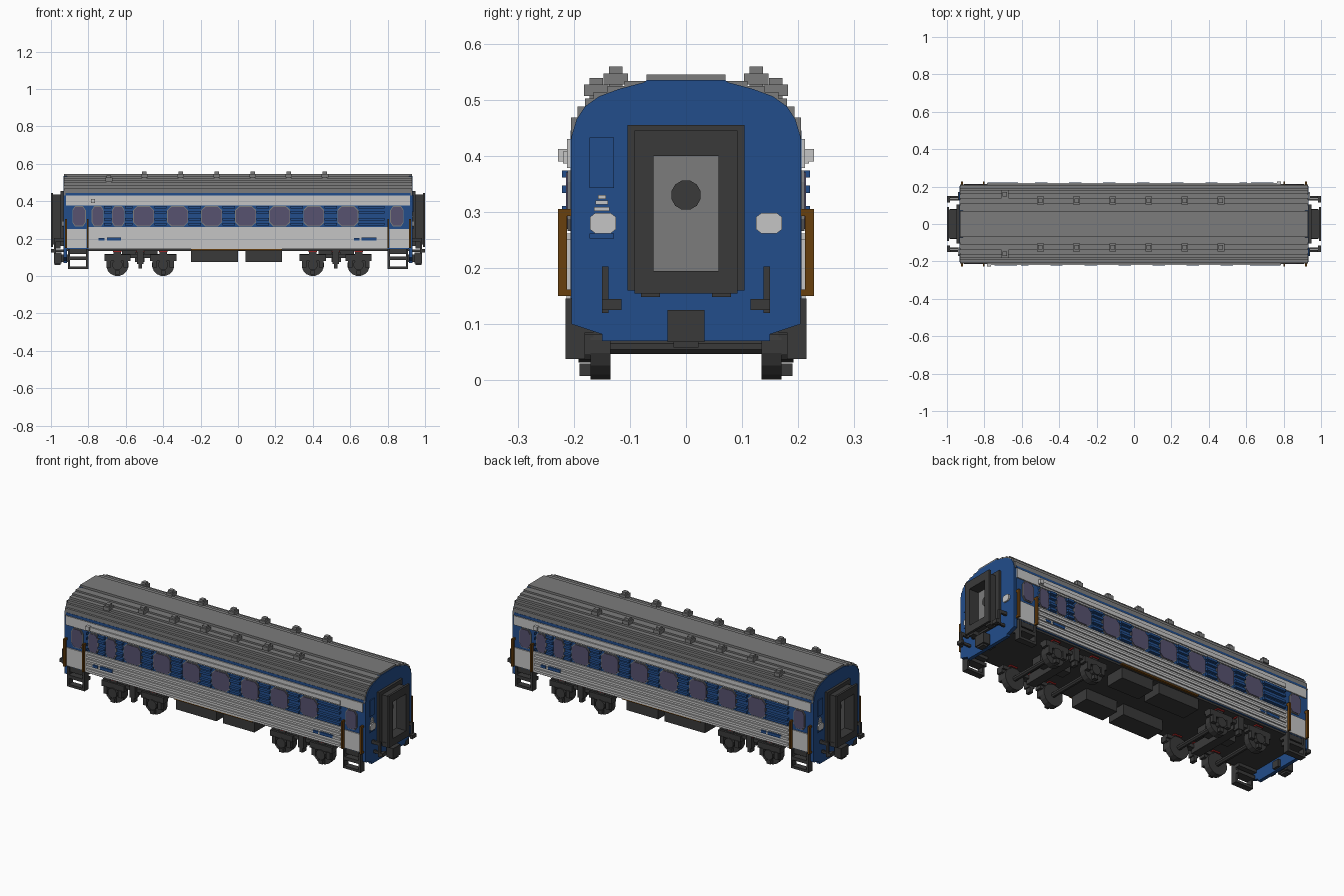
import bpy, bmesh, math

cube = bpy.data.objects.get("Cube")
if cube:
    bpy.data.objects.remove(cube, do_unlink=True)


def material(name, r, g, b):
    m = bpy.data.materials.new(name)
    m.use_nodes = True
    m.diffuse_color = (r, g, b, 1)
    bsdf = next(n for n in m.node_tree.nodes if n.type == 'BSDF_PRINCIPLED')
    bsdf.inputs["Base Color"].default_value = (r, g, b, 1)
    return m


BLUE = material("deep blue", 0.016, 0.075, 0.26)
ROOF = material("roof grey", 0.20, 0.20, 0.20)
LIGHT = material("light grey", 0.56, 0.56, 0.56)
DARK = material("charcoal", 0.042, 0.042, 0.042)
GLASS = material("purple glass", 0.095, 0.085, 0.16)
BROWN = material("brown", 0.14, 0.05, 0.004)
RED = material("red", 0.32, 0.015, 0.015)

# Symmetry sets as (x sign, y sign)
ONE = [(1, 1)]
TURN = [(1, 1), (-1, -1)]
SIDES = [(1, 1), (1, -1)]
ENDS = [(1, 1), (-1, 1)]
QUAD = [(1, 1), (-1, 1), (1, -1), (-1, -1)]


def finish(name, bm, mat):
    bmesh.ops.recalc_face_normals(bm, faces=bm.faces)
    me = bpy.data.meshes.new(name)
    bm.to_mesh(me)
    bm.free()
    me.materials.append(mat)
    ob = bpy.data.objects.new(name, me)
    bpy.context.collection.objects.link(ob)
    return ob


def add_prism(bm, pts, axis, a, b, sx=1, sy=1):
    """Extrude a closed outline from a to b along x (y,z outline) or y (x,z outline)."""
    rings = []
    for d in (a, b):
        rings.append([bm.verts.new((d * sx, p * sy, q) if axis == 'x' else (p * sx, d * sy, q))
                      for p, q in pts])
    n = len(pts)
    bm.faces.new(rings[0])
    bm.faces.new(rings[1])
    for i in range(n):
        j = (i + 1) % n
        bm.faces.new((rings[0][i], rings[0][j], rings[1][j], rings[1][i]))


def prisms(name, items, axis, mat, sym=ONE):
    bm = bmesh.new()
    for pts, a, b in items:
        for sx, sy in sym:
            add_prism(bm, pts, axis, a, b, sx, sy)
    return finish(name, bm, mat)


def boxes(name, items, mat, sym=ONE):
    """Each item is x0, x1, y0, y1, z0, z1."""
    return prisms_from_boxes(name, items, mat, sym)


def prisms_from_boxes(name, items, mat, sym):
    bm = bmesh.new()
    for x0, x1, y0, y1, z0, z1 in items:
        outline = [(y0, z0), (y1, z0), (y1, z1), (y0, z1)]
        for sx, sy in sym:
            add_prism(bm, outline, 'x', x0, x1, sx, sy)
    return finish(name, bm, mat)


def rounded(cx, cz, w, h, cut=0.3):
    """Octagonal outline of half-width w and half-height h."""
    c, d = w * (1 - cut * 1.3), h * (1 - cut * 1.3)
    return [(cx - c, cz - h), (cx + c, cz - h), (cx + w, cz - d), (cx + w, cz + d),
            (cx + c, cz + h), (cx - c, cz + h), (cx - w, cz + d), (cx - w, cz - d)]


def disc(cx, cz, r, n=16):
    return [(cx + r * math.cos(math.tau * (i + .5) / n),
             cz + r * math.sin(math.tau * (i + .5) / n)) for i in range(n)]


def mirrored(half):
    return half + [(-y, z) for y, z in reversed(half)]


# Body core and floor
boxes("body_core", [(-0.922, 0.922, -0.206, 0.206, 0.146, 0.445)], BLUE)
boxes("floor", [(-0.92, 0.92, -0.195, 0.195, 0.135, 0.146)], DARK)

# Stepped roof
steps = [(0.212, 0.43), (0.205, 0.468), (0.193, 0.488), (0.18, 0.502),
         (0.165, 0.514), (0.14, 0.524), (0.11, 0.533), (0.07, 0.545)]
half = [(0.212, 0.428)]
for i, (y, z) in enumerate(steps):
    half += [(y, half[-1][1]), (y, z)]
prisms("roof", [(mirrored(half[2:]), -0.93, 0.93)], 'x', ROOF)

# Roof vents with wider caps
vent_stems, vent_caps = [], []
for x, y, z in [(-0.50 + 0.193 * i, 0.125, 0.535) for i in range(6)] + [(-0.69, 0.16, 0.515)]:
    vent_stems.append((x - .012, x + .012, y - .012, y + .012, z - .03, z + .024))
    vent_caps.append((x - .018, x + .018, y - .022, y + .022, z - .008, z + .012))
boxes("roof_vents", vent_stems, ROOF, SIDES)
boxes("roof_vent_caps", vent_caps, ROOF, SIDES)

# End walls
wall = [(0.15, 0.07), (0.15, 0.082), (0.204, 0.10), (0.204, 0.435), (0.195, 0.465),
        (0.18, 0.488), (0.155, 0.506), (0.12, 0.519), (0.075, 0.531), (0.07, 0.535)]
prisms("end_walls", [(mirrored(wall), 0.915, 0.934)], 'x', BLUE, TURN)

# Side bands: front is -y, the back is the same turned half round
F = -0.205
boxes("lower_side_panel", [(-0.80, 0.80, -0.213, F, 0.146, 0.262)], LIGHT, TURN)
boxes("lower_side_ribs", [(-0.785, 0.785, -0.22, F, z, z + .013)
                          for z in (0.16, 0.188, 0.213, 0.238)], LIGHT, TURN)
boxes("upper_side_panel", [(-0.92, 0.92, -0.212, F, 0.378, 0.43)], LIGHT, TURN)
boxes("gutter_rail", [(-0.785, 0.785, -0.219, F, 0.386, 0.408)], LIGHT, TURN)
boxes("side_lamp", [(-0.786, -0.764, -0.228, F, 0.39, 0.412)], LIGHT, TURN)
boxes("sill", [(-0.25, 0.235, -0.208, -0.195, 0.138, 0.147)], BROWN, TURN)

# Windows (centre, half-width)
windows = [(-0.85, .036), (-0.75, .032), (-0.64, .034), (0.85, .036)]
windows += [(-0.505 + 0.182 * i, .056) for i in range(7)]
windows.sort()
prisms("window_frames", [(rounded(x, 0.32, w, 0.054), -0.211, F) for x, w in windows],
       'y', ROOF, TURN)
prisms("window_glass", [(rounded(x, 0.32, w - .004, 0.05), -0.214, F) for x, w in windows],
       'y', GLASS, TURN)

# Blue ribs between the windows
ribs = []
edges = [(-0.785, -0.785)] + [(x - w, x + w) for x, w in windows if abs(x) < 0.8] + [(0.785, 0.785)]
for (_, a), (b, _) in zip(edges, edges[1:]):
    for z in (0.27, 0.298, 0.334, 0.361):
        ribs.append((a + .002, b - .002, -0.221, F, z, z + .013))
boxes("window_band_ribs", ribs, BLUE, TURN)
boxes("side_markings", [(a, b, -0.222, F, z0, z1) for a, b, z0, z1 in
                        [(-0.70, -0.625, .189, .205), (-0.745, -0.715, .19, .203),
                         (0.62, 0.65, .19, .203), (0.66, 0.74, .189, .205)]], BLUE, TURN)

# Doors, handrails and door steps
boxes("door_panels", [(0.81, 0.915, -0.212, F, 0.15, 0.252)], LIGHT, QUAD)
boxes("handrails", [(x, x + .01, -0.228, -0.212, 0.15, 0.305) for x in (0.798, 0.914)],
      BROWN, QUAD)
boxes("handrail_mounts", [(x, x + .01, -0.215, F, z, z + .012)
                          for x in (0.798, 0.914) for z in (0.15, 0.293)], BROWN, QUAD)
boxes("door_step", [(0.80, 0.91, -0.215, -0.165, 0.085, 0.104),
                    (0.80, 0.91, -0.215, -0.18, 0.038, 0.052),
                    (0.80, 0.91, -0.205, -0.155, 0.118, 0.146),
                    (0.80, 0.812, -0.215, -0.18, 0.04, 0.146),
                    (0.898, 0.91, -0.215, -0.18, 0.04, 0.146)], DARK, QUAD)

# Gangway: wall plate, open bellows frame, outer flange
gangway = []
for x0, x1, y, z0, z1 in [(0.93, 0.948, .104, .16, .455), (0.948, 0.988, .078, .17, .435),
                          (0.988, 1.0, .092, .155, .445)]:
    gangway += [(x0, x1, .058, y, z0, z1), (x0, x1, -y, -.058, z0, z1),
                (x0, x1, -.058, .058, z0, .195), (x0, x1, -.058, .058, .40, z1)]
gangway += [(0.948, 0.985, s * .063 - .017, s * .063 + .017, .148, .172) for s in (-1, 1)]
boxes("gangway", gangway, DARK, TURN)
boxes("end_door", [(0.93, 0.942, -.06, .06, .19, .405)], ROOF, TURN)
prisms("end_door_window", [(disc(0, 0.33, 0.027, 12), 0.94, 0.946)], 'x', DARK, TURN)

# End wall fittings
prisms("end_lamps", [(rounded(s * .148, .28, .023, .018), .93, .942) for s in (-1, 1)],
       'x', LIGHT, TURN)
boxes("end_ladder_marks", [(.93, .939, -.15 - w, -.15 + w, z, z + .007)
                           for w, z in ((.014, .302), (.011, .313), (.007, .323))], LIGHT, TURN)
boxes("end_panels", [(.93, .938, -.172, -.128, .343, .433),
                     (.93, .938, -.172, -.128, .253, .262)], BLUE, TURN)

# Curved end hoses and handles, coupler
boxes("end_hoses", [(0.93, 0.985, .138, .15, .185, .203),
                    (0.973, 0.985, .138, .15, .12, .19),
                    (0.93, 1.0, .125, .136, .128, .142),
                    (0.985, 1.0, .115, .15, .125, .145)], DARK, QUAD)
boxes("coupler", [(0.90, 0.965, -.02, .02, .075, .115),
                  (0.945, 0.985, -.033, .033, .068, .125),
                  (0.95, 0.98, -.022, .022, .058, .068)], DARK, ENDS)

# Underfloor equipment boxes
boxes("equipment_boxes", [(-0.25, 0.0, -0.19, -0.08, 0.075, 0.137),
                          (0.04, 0.235, -0.19, -0.08, 0.075, 0.137)], DARK, SIDES)

# Bogies
wheels, hubs, axles, frames, springs, pads = [], [], [], [], [], []
for x in (0.40, 0.645):
    wheels.append((disc(x, 0.06, 0.06), 0.135, 0.17))
    hubs.append((disc(x, 0.06, 0.028, 10), 0.17, 0.192))
    axles.append((disc(x, 0.06, 0.014, 8), -0.14, 0.14))
    frames.append((x - .07, x + .07, .15, .187, .082, .115))
    frames += [(x + s * .045 - .012, x + s * .045 + .012, .165, .19, .045, .085) for s in (-1, 1)]
    frames.append((x - .012, x + .012, .165, .19, .008, .03))
    pads.append((x - .022, x + .022, .14, .185, .128, .147))
frames += [(0.33, 0.715, .14, .175, .098, .118), (0.50, 0.55, -.16, .16, .075, .125),
           (0.43, 0.62, -.03, .03, .10, .137)]
frames += [(x - .02, x + .02, .145, .18, .11, .137) for x in (0.40, 0.645)]
springs = [(0.505, 0.54, .155, .19, .065, .135), (0.513, 0.532, .155, .187, .04, .066)]
pads.append((0.50, 0.545, .14, .185, .128, .147))
prisms("wheels", wheels, 'y', DARK, QUAD)
prisms("wheel_hubs", hubs, 'y', DARK, QUAD)
prisms("axles", axles, 'y', DARK, ENDS)
boxes("bogie_frames", frames, DARK, QUAD)
boxes("bogie_springs", springs, DARK, QUAD)
boxes("bogie_pads", pads, RED, QUAD)
